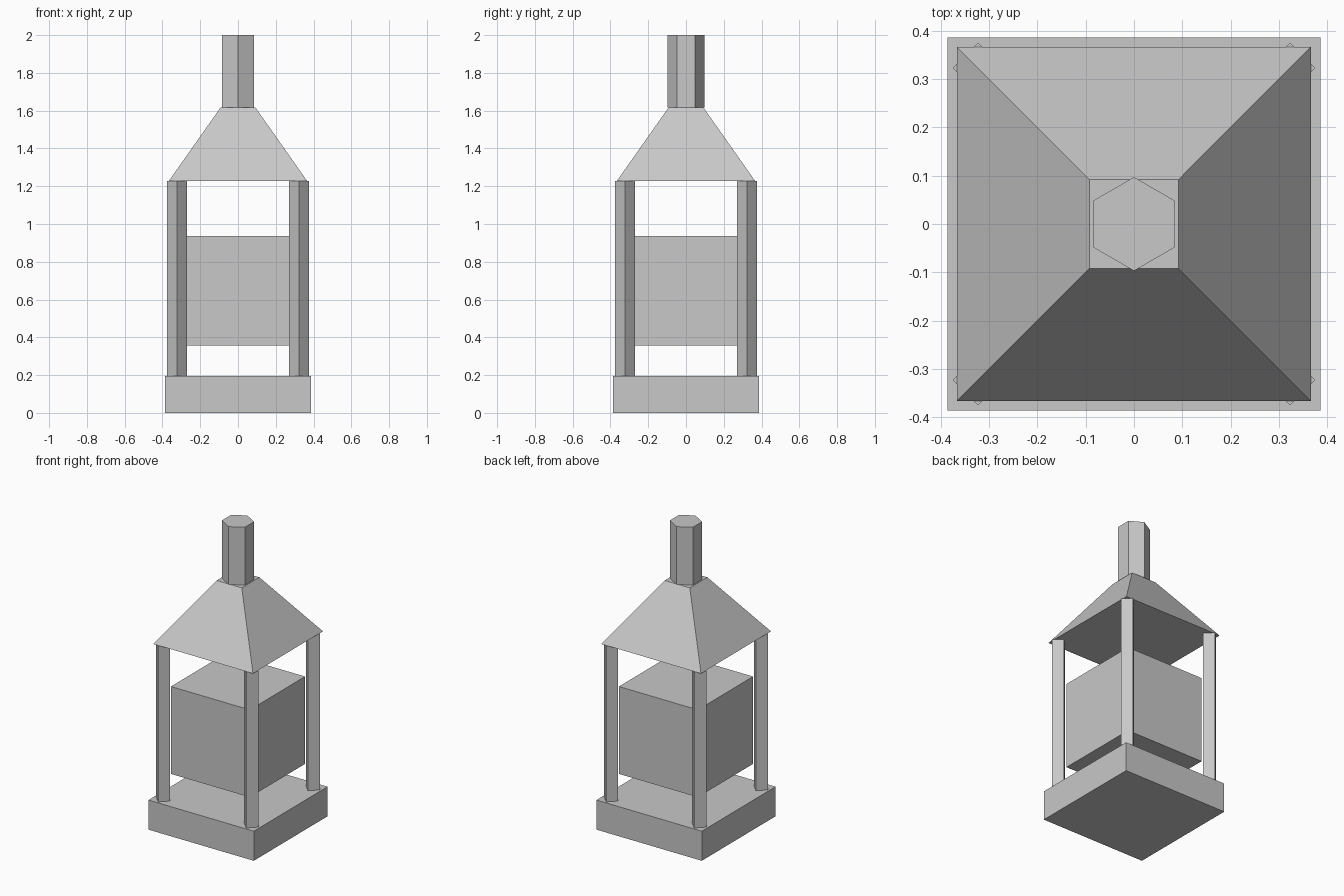
import bpy
import math

cube = bpy.data.objects.get("Cube")
if cube:
    bpy.data.objects.remove(cube, do_unlink=True)

GREY = (0.58, 0.58, 0.58, 1.0)
grey = bpy.data.materials.new("plain grey")
grey.use_nodes = True
grey.diffuse_color = GREY
grey.node_tree.nodes["Principled BSDF"].inputs["Base Color"].default_value = GREY


def prism(name, sides, r_bottom, r_top, z0, z1, x=0.0, y=0.0, turn=0.0):
    """Upright flat-shaded prism or frustum; radii are measured to the corners."""
    bpy.ops.mesh.primitive_cone_add(
        vertices=sides, radius1=r_bottom, radius2=r_top, depth=z1 - z0,
        location=(x, y, (z0 + z1) / 2))
    ob = bpy.context.object
    ob.name = ob.data.name = name
    # Turn the mesh itself so the object keeps a clean rotation
    for v in ob.data.vertices:
        cx, cy = v.co.x, v.co.y
        v.co.x = cx * math.cos(turn) - cy * math.sin(turn)
        v.co.y = cx * math.sin(turn) + cy * math.cos(turn)
    ob.data.materials.append(grey)
    return ob


def square(name, half_bottom, half_top, z0, z1):
    """Square block or frustum with sides parallel to x and y."""
    d = math.sqrt(2)
    return prism(name, 4, half_bottom * d, half_top * d, z0, z1, turn=math.pi / 4)


BASE_TOP, ROOF_BOTTOM, ROOF_TOP = 0.196, 1.228, 1.617

# Plinth, hanging body, hood and chimney
square("base", 0.386, 0.386, 0.0, BASE_TOP)
square("body", 0.289, 0.289, 0.358, 0.937)
square("roof", 0.366, 0.092, ROOF_BOTTOM, ROOF_TOP)
prism("chimney", 6, 0.097, 0.097, ROOF_TOP, 2.0)

# Four corner posts, square in section and set diagonally
POST = 0.323
for side, sx in (("left", 1), ("right", -1)):
    for end, sy in (("front", -1), ("back", 1)):
        prism(f"{end}_{side}_post", 4, 0.052, 0.052, BASE_TOP, ROOF_BOTTOM,
              sx * POST, sy * POST)
